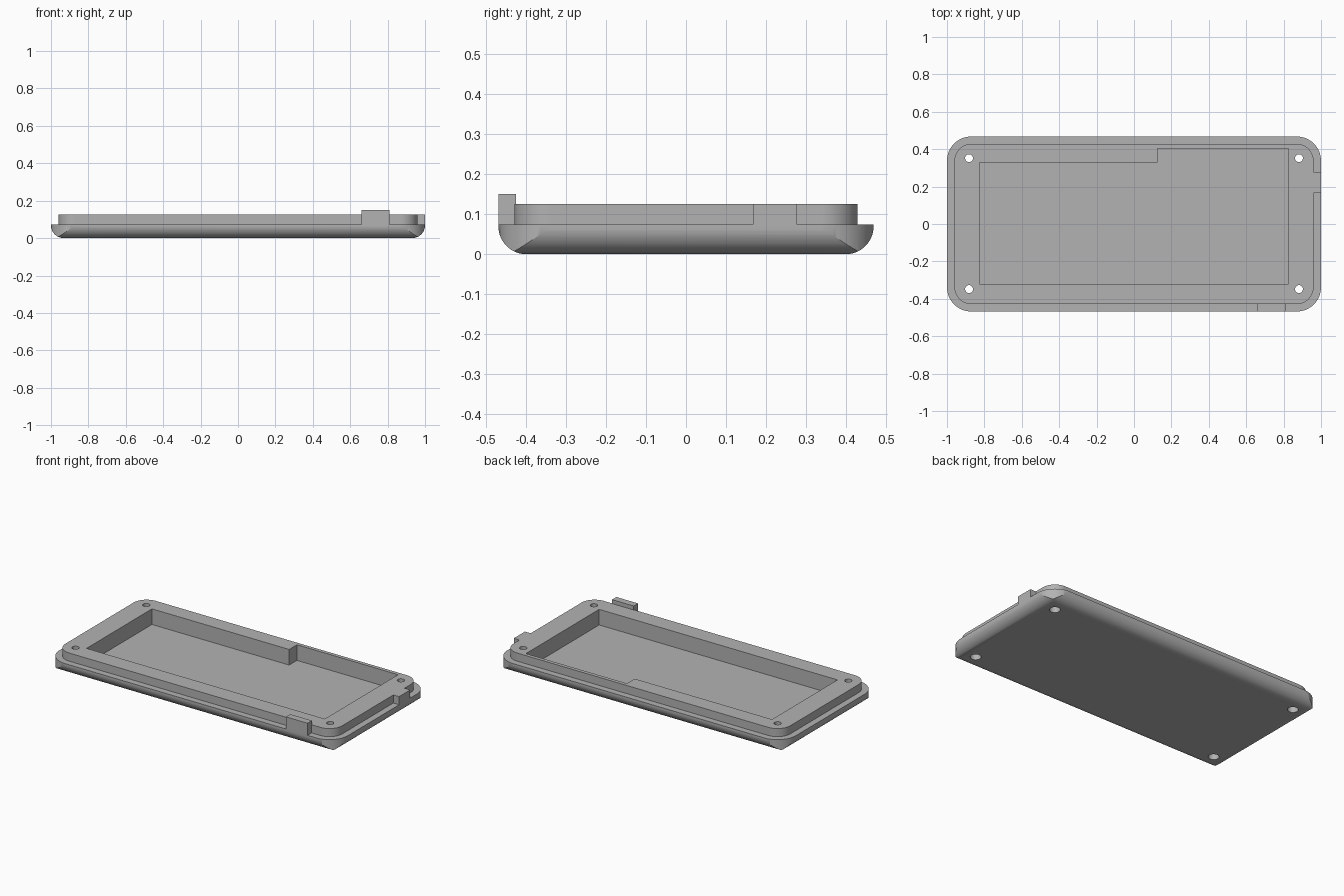
import bpy, bmesh, math

cube = bpy.data.objects.get("Cube")
if cube:
    bpy.data.objects.remove(cube, do_unlink=True)

# Main sizes
HX, HY = 1.0, 0.468          # half length and half width
FILLET = 0.07                # rounding along the underside
LIP_Z, RIM_Z = 0.074, 0.125  # ledge height and rim height
FLOOR_Z = 0.027              # pocket floor
LEDGE = 0.04                 # ledge width

gray = bpy.data.materials.new("matte_gray")
gray.use_nodes = True
tone = (0.45, 0.45, 0.45, 1)
gray.diffuse_color = tone
gray.node_tree.nodes["Principled BSDF"].inputs["Base Color"].default_value = tone


def loft(name, rings):
    """Closed solid through matching rings of points, bottom to top."""
    bm = bmesh.new()
    loops = [[bm.verts.new(p) for p in ring] for ring in rings]
    for low, high in zip(loops, loops[1:]):
        n = len(low)
        for i in range(n):
            j = (i + 1) % n
            bm.faces.new((low[i], low[j], high[j], high[i]))
    bm.faces.new(loops[0][::-1])
    bm.faces.new(loops[-1])
    bmesh.ops.recalc_face_normals(bm, faces=bm.faces)
    mesh = bpy.data.meshes.new(name)
    bm.to_mesh(mesh)
    bm.free()
    mesh.materials.append(gray)
    ob = bpy.data.objects.new(name, mesh)
    bpy.context.collection.objects.link(ob)
    return ob


def prism(name, outline, z0, z1):
    return loft(name, [[(x, y, z) for x, y in outline] for z in (z0, z1)])


def box_outline(x0, x1, y0, y1):
    return [(x0, y0), (x1, y0), (x1, y1), (x0, y1)]


def rounded_outline(hx, hy, r, steps=16):
    pts = []
    for k, (sx, sy) in enumerate(((1, 1), (-1, 1), (-1, -1), (1, -1))):
        for i in range(steps + 1):
            a = math.pi / 2 * (k + i / steps)
            pts.append((sx * (hx - r) + r * math.cos(a),
                        sy * (hy - r) + r * math.sin(a)))
    return pts


def circle_outline(cx, cy, r, steps=32):
    return [(cx + r * math.cos(math.tau * i / steps),
             cy + r * math.sin(math.tau * i / steps)) for i in range(steps)]


def combine(target, other, operation):
    """Boolean the other solid into the target, then drop it."""
    mod = target.modifiers.new("join", 'BOOLEAN')
    mod.operation = operation
    mod.solver = 'EXACT'
    mod.object = other
    bpy.context.view_layer.objects.active = target
    bpy.ops.object.modifier_apply(modifier=mod.name)
    bpy.data.objects.remove(other, do_unlink=True)


# Tray: mitred, filleted underside, then trimmed by rounded vertical corners
rings = []
for i in range(17):
    a = math.pi / 2 * i / 16
    out = 0.0005 - FILLET * (1 - math.sin(a))
    z = FILLET * (1 - math.cos(a))
    rings.append([(x, y, z) for x, y in
                  box_outline(-HX - out, HX + out, -HY - out, HY + out)])
rings.append([(x, y, LIP_Z) for x, y, z in rings[-1]])
tray = loft("case_tray", rings)
combine(tray, prism("corner_trim", rounded_outline(HX, HY, 0.13), -0.1, 0.2),
        'INTERSECT')

# Raised rim
combine(tray, prism("rim", rounded_outline(HX - LEDGE, HY - LEDGE, 0.09),
                    0.05, RIM_Z), 'UNION')

# Tall front tab and flush side tab
combine(tray, prism("front_tab", box_outline(0.66, 0.81, -HY, -0.425),
                    LIP_Z, 0.15), 'UNION')
combine(tray, prism("side_tab", box_outline(0.94, HX, 0.167, 0.277),
                    LIP_Z, RIM_Z), 'UNION')

# Stepped pocket
pocket = [(-0.826, -0.32), (0.826, -0.32), (0.826, 0.405),
          (0.125, 0.405), (0.125, 0.328), (-0.826, 0.328)]
combine(tray, prism("pocket", pocket, FLOOR_Z, 0.2), 'DIFFERENCE')

# Screw holes, counterbored from below
for x in (-0.882, 0.882):
    for y in (-0.348, 0.352):
        combine(tray, prism("screw_hole", circle_outline(x, y, 0.021),
                            -0.1, 0.2), 'DIFFERENCE')
        combine(tray, prism("counterbore", circle_outline(x, y, 0.031),
                            -0.1, 0.06), 'DIFFERENCE')

# Smooth rounded surfaces, crisp edges
bpy.ops.object.select_all(action='DESELECT')
tray.select_set(True)
bpy.context.view_layer.objects.active = tray
bpy.ops.object.shade_smooth_by_angle(angle=math.radians(25))
weighted = tray.modifiers.new("even_shading", 'WEIGHTED_NORMAL')
weighted.keep_sharp = True
